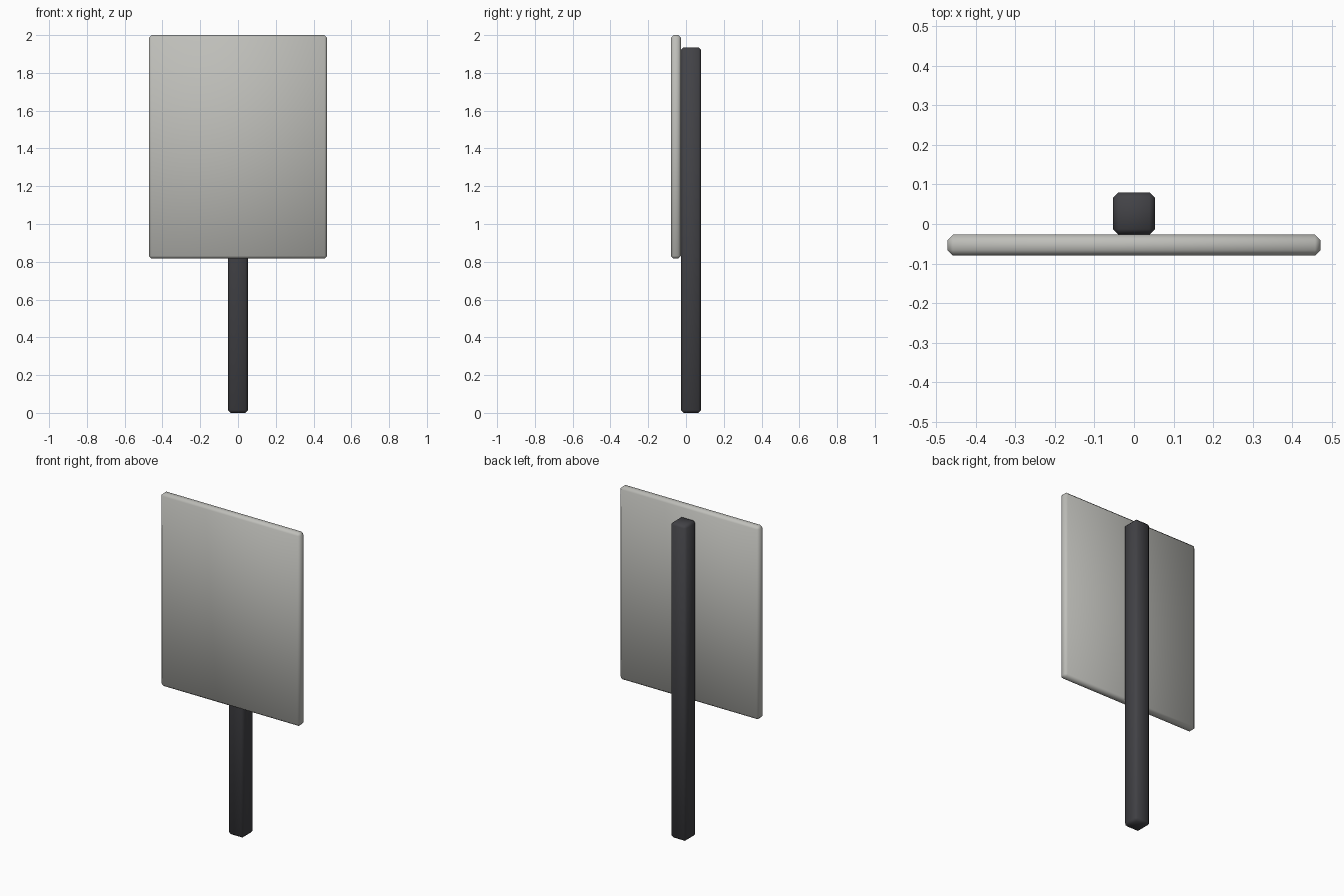
import bpy, math

if "Cube" in bpy.data.objects:
    bpy.data.objects.remove(bpy.data.objects["Cube"])


def material(name, color):
    m = bpy.data.materials.new(name)
    m.diffuse_color = (*color, 1.0)
    m.use_nodes = True
    m.node_tree.nodes["Principled BSDF"].inputs["Base Color"].default_value = m.diffuse_color
    return m


def bevelled_box(name, lo, hi, bevel, mat):
    """Box between two corners with chamfered, smooth-shaded edges."""
    centre = [(a + b) / 2 for a, b in zip(lo, hi)]
    bpy.ops.mesh.primitive_cube_add(size=1, location=centre)
    ob = bpy.context.object
    ob.name = name
    ob.scale = [b - a for a, b in zip(lo, hi)]
    bpy.ops.object.transform_apply(location=False, rotation=False, scale=True)
    mod = ob.modifiers.new("chamfer", 'BEVEL')
    mod.width = bevel
    mod.segments = 1
    bpy.ops.object.modifier_apply(modifier=mod.name)
    bpy.ops.object.shade_smooth_by_angle(angle=math.radians(60))
    ob.data.materials.append(mat)
    return ob


light_grey = material("light grey panel", (0.52, 0.52, 0.49))
dark_grey = material("dark grey post", (0.055, 0.055, 0.062))

# Flat sign board at the front
bevelled_box("sign_panel", (-0.472, -0.08, 0.817), (0.472, -0.027, 2.0), 0.014, light_grey)

# Square post behind the board
bevelled_box("post", (-0.053, -0.027, 0.0), (0.053, 0.08, 1.935), 0.014, dark_grey)
